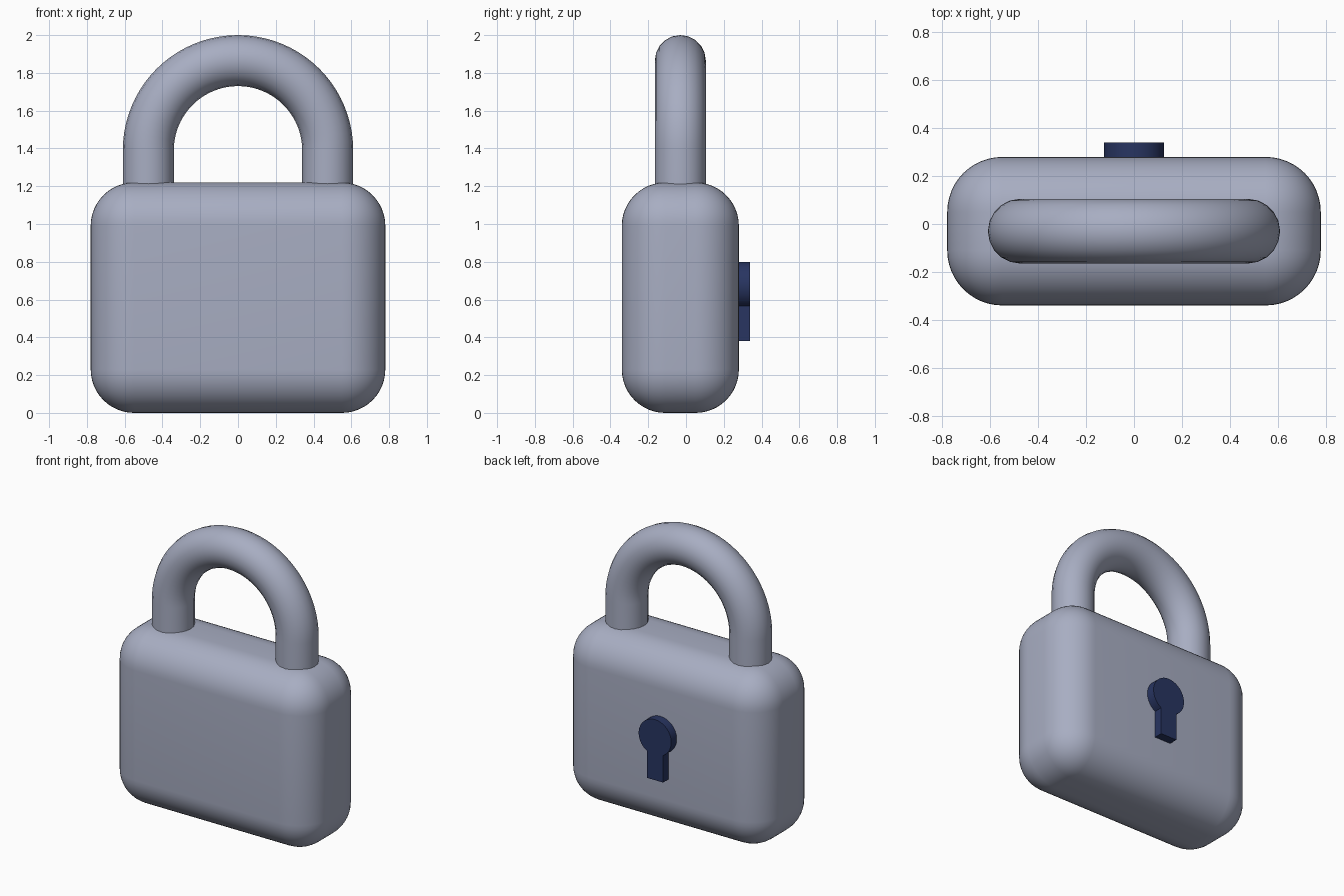
import bpy, bmesh
from math import sin, cos, pi, asin, radians

cube = bpy.data.objects.get("Cube")
if cube:
    bpy.data.objects.remove(cube, do_unlink=True)


def material(name, rgb):
    m = bpy.data.materials.new(name)
    m.use_nodes = True
    m.diffuse_color = (*rgb, 1)
    m.node_tree.nodes["Principled BSDF"].inputs["Base Color"].default_value = (*rgb, 1)
    return m


def add_object(name, data, mat):
    ob = bpy.data.objects.new(name, data)
    bpy.context.collection.objects.link(ob)
    data.materials.append(mat)
    bpy.ops.object.select_all(action='DESELECT')
    ob.select_set(True)
    bpy.context.view_layer.objects.active = ob
    return ob


steel = material("blue_grey_steel", (0.39, 0.42, 0.54))
navy = material("dark_navy", (0.021, 0.035, 0.12))
MID_Y = -0.03

# Body: a box with large rounded edges
bm = bmesh.new()
bmesh.ops.create_cube(bm, size=1)
bmesh.ops.scale(bm, vec=(1.56, 0.62, 1.22), verts=bm.verts)
bmesh.ops.translate(bm, vec=(0, MID_Y, 0.61), verts=bm.verts)
bmesh.ops.bevel(bm, geom=bm.edges[:], offset=0.23, offset_type='OFFSET',
                segments=12, profile=0.5, affect='EDGES')
mesh = bpy.data.meshes.new("body")
bm.to_mesh(mesh)
bm.free()
add_object("body", mesh, steel)
bpy.ops.object.shade_smooth()

# Shackle: round tube along an arch with straight legs sunk into the body
R, TUBE, SPRING, STEPS = 0.475, 0.135, 1.39, 40
path = [(R, 1.1)]
path += [(R * cos(pi * i / STEPS), SPRING + R * sin(pi * i / STEPS)) for i in range(STEPS + 1)]
path += [(-R, 1.1)]
curve = bpy.data.curves.new("shackle", 'CURVE')
curve.dimensions = '3D'
curve.bevel_depth = TUBE
curve.bevel_resolution = 8
curve.use_fill_caps = True
spline = curve.splines.new('POLY')
spline.points.add(len(path) - 1)
for p, (x, z) in zip(spline.points, path):
    p.co = (x, MID_Y, z, 1)
add_object("shackle", curve, steel)
bpy.ops.object.convert(target='MESH')
bpy.ops.object.shade_smooth_by_angle(angle=radians(40))

# Keyhole: raised disc and stem outline, extruded out of the back
RAD, HALF, DISC_Z, STEM_Z = 0.125, 0.062, 0.675, 0.38
gap = asin(HALF / RAD)
outline = [(-HALF, STEM_Z), (HALF, STEM_Z)]
for i in range(33):
    a = -pi / 2 + gap + (2 * pi - 2 * gap) * i / 32
    outline.append((RAD * cos(a), DISC_Z + RAD * sin(a)))
bm = bmesh.new()
face = bm.faces.new([bm.verts.new((x, 0.22, z)) for x, z in outline])
out = bmesh.ops.extrude_face_region(bm, geom=[face])
bmesh.ops.translate(bm, vec=(0, 0.12, 0),
                    verts=[g for g in out["geom"] if isinstance(g, bmesh.types.BMVert)])
bmesh.ops.recalc_face_normals(bm, faces=bm.faces)
mesh = bpy.data.meshes.new("keyhole")
bm.to_mesh(mesh)
bm.free()
add_object("keyhole", mesh, navy)
bpy.ops.object.shade_smooth_by_angle(angle=radians(30))
